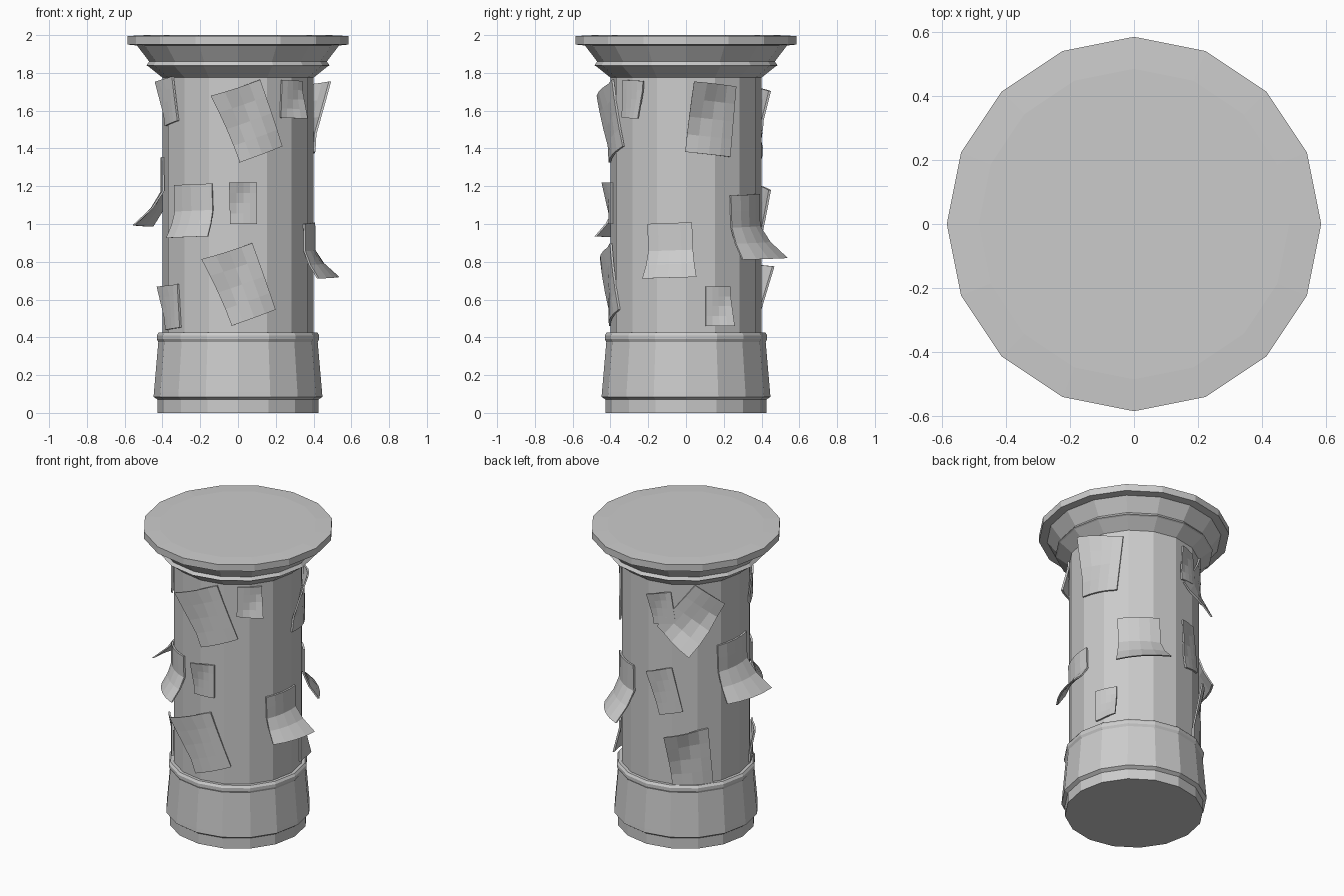
import bpy, bmesh
from math import sin, cos, radians, pi

if "Cube" in bpy.data.objects:
    bpy.data.objects.remove(bpy.data.objects["Cube"])

SIDES = 16


def make_object(name, bm):
    bmesh.ops.recalc_face_normals(bm, faces=bm.faces)
    mesh = bpy.data.meshes.new(name)
    bm.to_mesh(mesh)
    bm.free()
    obj = bpy.data.objects.new(name, mesh)
    bpy.context.collection.objects.link(obj)
    return obj


def lathe(name, profile):
    """Closed 16-sided solid from (radius, z) pairs, bottom to top."""
    bm = bmesh.new()
    rings = [[bm.verts.new((r * cos(2 * pi * i / SIDES), r * sin(2 * pi * i / SIDES), z))
              for i in range(SIDES)] for r, z in profile]
    for lo, hi in zip(rings, rings[1:]):
        for i in range(SIDES):
            j = (i + 1) % SIDES
            bm.faces.new((lo[i], lo[j], hi[j], hi[i]))
    bm.faces.new(rings[0][::-1])
    bm.faces.new(rings[-1])
    return make_object(name, bm)


def top_corner(u, v):      # upper left corner peels away
    return max(0, v - u - 0.2) / 0.8


def bottom_edge(u, v):     # lower part peels away, right corner furthest
    return max(0, -v - 0.1) / 0.4 * (0.8 + 0.4 * u)


def poster(name, angle, z, w, h, tilt, lift, peel, n=4, thick=0.012):
    """Paper sheet wrapped on the column; angle runs from the front towards +x."""
    bm = bmesh.new()
    a0, t = radians(angle), radians(tilt)
    layers = []
    for extra in (0, thick):
        grid = []
        for j in range(n + 1):
            row = []
            for i in range(n + 1):
                u, v = i / n - 0.5, j / n - 0.5
                x = u * w * cos(t) - v * h * sin(t)
                y = u * w * sin(t) + v * h * cos(t)
                a = a0 + x / 0.4
                r = 0.398 + extra + lift * peel(u, v)
                row.append(bm.verts.new((r * sin(a), -r * cos(a), z + y)))
            grid.append(row)
        layers.append(grid)
    for g in layers:
        for j in range(n):
            for i in range(n):
                bm.faces.new((g[j][i], g[j][i + 1], g[j + 1][i + 1], g[j + 1][i]))
    # sheet edges
    rim = [(0, i) for i in range(n)] + [(j, n) for j in range(n)] \
        + [(n, i) for i in range(n, 0, -1)] + [(j, 0) for j in range(n, 0, -1)]
    for (j, i), (q, p) in zip(rim, rim[1:] + rim[:1]):
        bm.faces.new((layers[0][j][i], layers[0][q][p], layers[1][q][p], layers[1][j][i]))
    return make_object(name, bm)


# Column: plinth, shaft and flared cap
lathe("plinth", [(0.425, 0), (0.425, 0.07), (0.447, 0.085), (0.445, 0.11),
                 (0.422, 0.375), (0.43, 0.39), (0.43, 0.41), (0.42, 0.425)])
lathe("shaft", [(0.4, 0.42), (0.4, 1.78)])
lathe("cap", [(0.4, 1.775), (0.475, 1.835), (0.485, 1.84), (0.47, 1.86),
              (0.535, 1.945), (0.585, 1.95), (0.585, 1.995), (0.485, 2.0)])

# Large posters: angle, z, tilt
for i, (a, z, t) in enumerate([(9, 1.545, 20), (3, 0.68, 20), (110, 1.555, -6),
                               (-140, 1.55, 141), (-141, 0.6, 5)]):
    poster(f"large_poster_{i + 1}", a, z, 0.25, 0.375, t, 0.085, top_corner)

# Small posters: angle, z, width, height, tilt
for i, (a, z, w, h, t) in enumerate([(45, 1.66, 0.15, 0.2, 178), (4, 1.11, 0.14, 0.22, 0),
                                     (-61, 0.56, 0.15, 0.23, 5), (-65, 1.65, 0.14, 0.24, 12),
                                     (-166, 1.61, 0.14, 0.21, 8), (-163, 1.05, 0.15, 0.3, 13),
                                     (115, 0.565, 0.14, 0.21, 180)]):
    poster(f"small_poster_{i + 1}", a, z, w, h, t, 0.04, top_corner)

# Notices peeling at the bottom: angle, z, width, height, lift
for i, (a, z, w, h, l) in enumerate([(-37, 1.07, 0.25, 0.28, 0.1), (-97, 1.17, 0.26, 0.36, 0.16),
                                     (145, 0.985, 0.26, 0.34, 0.15), (78, 0.86, 0.24, 0.29, 0.13)]):
    poster(f"peeling_notice_{i + 1}", a, z, w, h, 2, l, bottom_edge)
